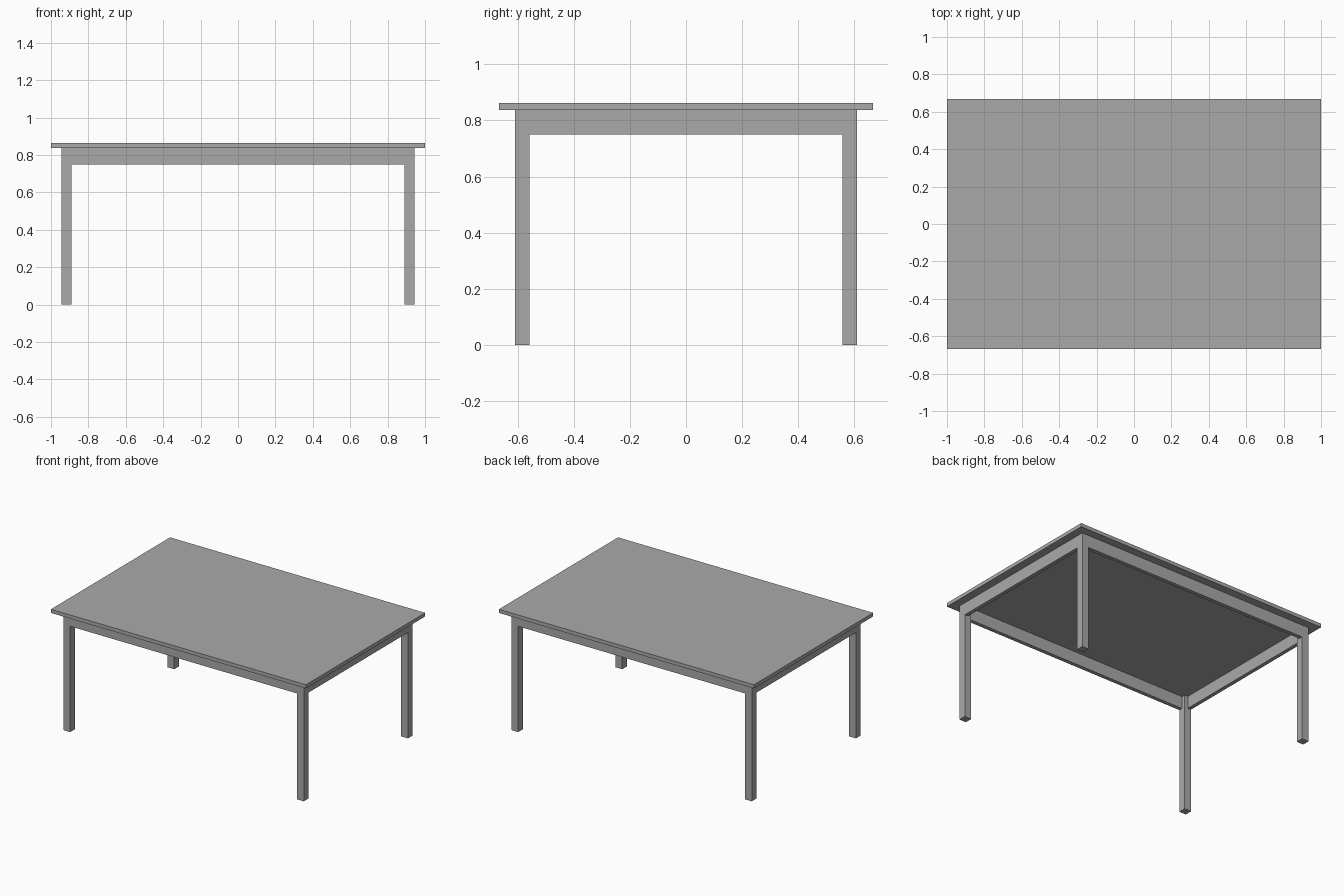
import bpy

# Remove the default cube
cube = bpy.data.objects.get("Cube")
if cube:
    bpy.data.objects.remove(cube, do_unlink=True)

# Single plain grey finish
grey = bpy.data.materials.new("grey")
grey.use_nodes = True
colour = (0.40, 0.40, 0.40, 1)
grey.diffuse_color = colour
grey.node_tree.nodes["Principled BSDF"].inputs["Base Color"].default_value = colour


def box(name, low, high):
    """Add a flat-shaded box between two opposite corners."""
    centre = [(a + b) / 2 for a, b in zip(low, high)]
    bpy.ops.mesh.primitive_cube_add(size=1, location=centre)
    obj = bpy.context.object
    obj.name = name
    obj.scale = [b - a for a, b in zip(low, high)]
    bpy.ops.object.transform_apply(location=False, rotation=False, scale=True)
    obj.data.materials.append(grey)
    return obj


HEIGHT, TOP_Z, RAIL_Z = 0.863, 0.837, 0.75
HALF_X, HALF_Y = 1.0, 0.667      # table top
OUT_X, OUT_Y = 0.943, 0.61       # outer faces of the frame
LEG, RAIL = 0.053, 0.027         # leg width and rail thickness

# Table top
box("table_top", (-HALF_X, -HALF_Y, TOP_Z), (HALF_X, HALF_Y, HEIGHT))

# Square legs, one per corner
for side, sx in (("right", -1), ("left", 1)):
    for end, sy in (("front", -1), ("back", 1)):
        xs = sorted((sx * OUT_X, sx * (OUT_X - LEG)))
        ys = sorted((sy * OUT_Y, sy * (OUT_Y - LEG)))
        box(f"{end}_{side}_leg", (xs[0], ys[0], 0), (xs[1], ys[1], TOP_Z))

# Rails between the legs, flush with their outer faces
in_x, in_y = OUT_X - LEG, OUT_Y - LEG
for end, s in (("front", -1), ("back", 1)):
    ys = sorted((s * OUT_Y, s * (OUT_Y - RAIL)))
    box(f"{end}_rail", (-in_x, ys[0], RAIL_Z), (in_x, ys[1], TOP_Z))
for side, s in (("right", -1), ("left", 1)):
    xs = sorted((s * OUT_X, s * (OUT_X - RAIL)))
    box(f"{side}_rail", (xs[0], -in_y, RAIL_Z), (xs[1], in_y, TOP_Z))
